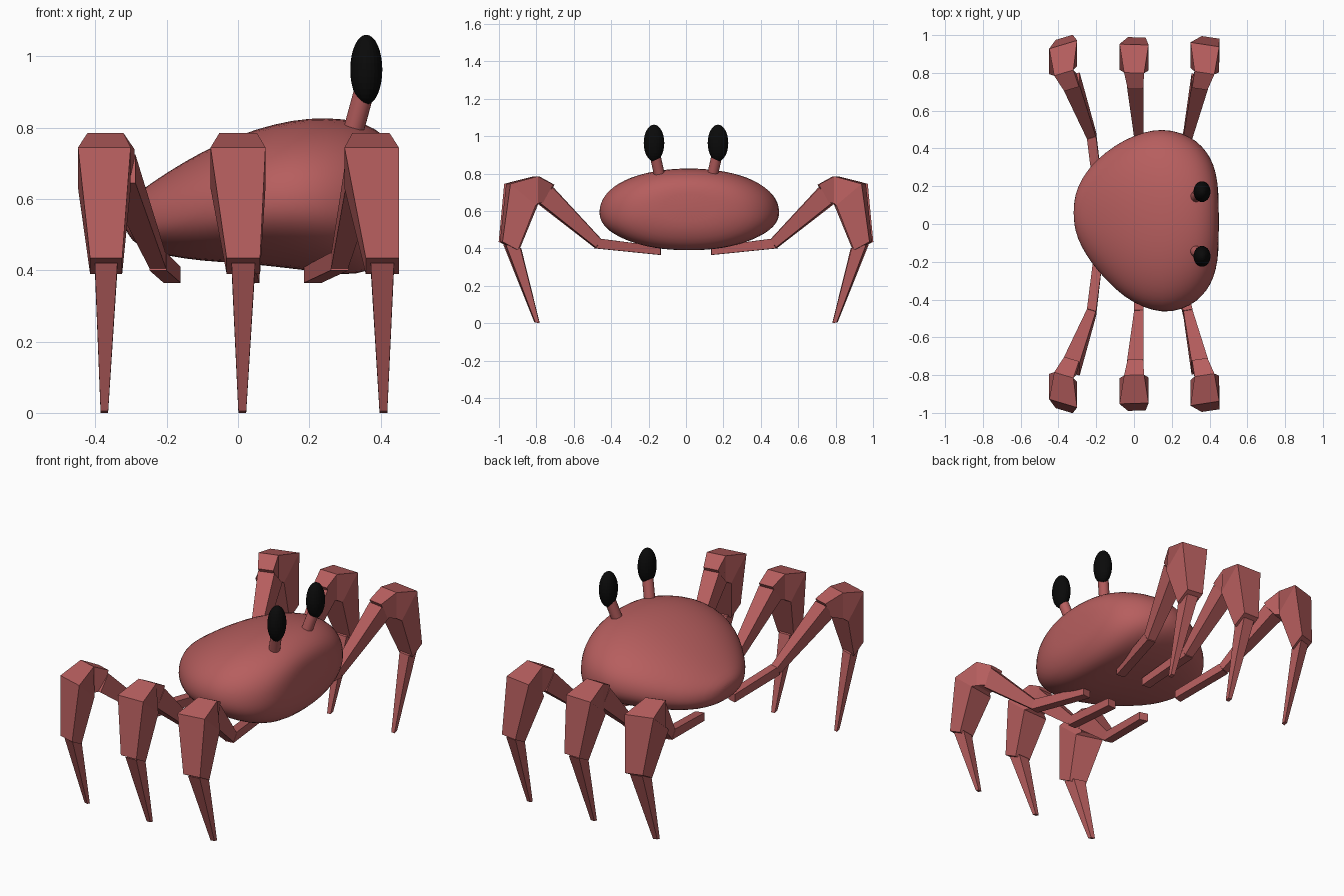
import bpy, bmesh, math
from mathutils import Vector

if "Cube" in bpy.data.objects:
    bpy.data.objects.remove(bpy.data.objects["Cube"])


def material(name, rgb):
    m = bpy.data.materials.new(name)
    m.diffuse_color = (*rgb, 1)
    m.use_nodes = True
    m.node_tree.nodes["Principled BSDF"].inputs["Base Color"].default_value = m.diffuse_color
    return m


RED = material("shell_red", (0.47, 0.112, 0.112))
BLACK = material("eye_black", (0.003, 0.003, 0.003))


def loft(name, rings, mat, smooth=False):
    """Skin a list of equal-length rings and cap both ends."""
    bm = bmesh.new()
    loops = [[bm.verts.new(p) for p in ring] for ring in rings]
    n = len(loops[0])
    for a, b in zip(loops, loops[1:]):
        for i in range(n):
            j = (i + 1) % n
            bm.faces.new((a[i], a[j], b[j], b[i]))
    bm.faces.new(loops[0])
    bm.faces.new(loops[-1])
    bmesh.ops.recalc_face_normals(bm, faces=bm.faces)
    for f in bm.faces:
        f.smooth = smooth
    me = bpy.data.meshes.new(name)
    bm.to_mesh(me)
    bm.free()
    me.materials.append(mat)
    ob = bpy.data.objects.new(name, me)
    bpy.context.collection.objects.link(ob)
    return ob


# Shell: sections along x as (x, y centre, half width, bottom, top)
SECTIONS = [
    (-0.32, .06, .05, .525, .575), (-0.30, .06, .14, .48, .605),
    (-0.25, .055, .225, .455, .64), (-0.2, .05, .29, .44, .675),
    (-0.1, .035, .385, .425, .735), (0, .025, .447, .42, .78),
    (.1, .02, .482, .41, .812), (.2, .015, .487, .398, .83),
    (.3, .015, .45, .385, .827), (.36, .015, .40, .393, .812),
    (.405, .015, .34, .425, .785), (.435, .015, .26, .48, .75),
    (.45, .01, .15, .54, .70)]


def shell_ring(x, yc, w, zb, zt, n=32):
    zm = zb + (zt - zb) * 0.45
    pts = []
    for i in range(n):
        a = 2 * math.pi * i / n
        c, s = math.cos(a), math.sin(a)
        c = math.copysign(abs(c) ** 0.92, c)
        s = math.copysign(abs(s) ** 0.92, s)
        pts.append((x, yc + w * c, zm + s * ((zt - zm) if s > 0 else (zm - zb))))
    return pts


shell = loft("shell", [shell_ring(*s) for s in SECTIONS], RED, True)
shell.modifiers.new("smooth", "SUBSURF").levels = 1
shell.modifiers["smooth"].render_levels = 1


# Legs: each ring is (x, upper (y, z), lower (y, z), half width)
def leg_part(name, rings, turn, side):
    c, s = math.cos(turn), math.sin(turn)
    out = []
    for x, (y1, z1), (y2, z2), w in rings:
        out.append([(x + k * w * c, side * (y + k * w * s), z)
                    for y, z, k in ((y1, z1, -1), (y1, z1, 1),
                                    (y2, z2, 1), (y2, z2, -1))])
    loft(name, out, RED)


# (name, hip x, elbow x, knee x, ankle x, foot x, turn)
LEGS = [("rear", -.185, -.225, -.375, -.37, -.375, .29),
        ("middle", .035, .025, 0, .015, .012, -.03),
        ("front", .21, .285, .375, .405, .408, -.15)]

for name, hip, elbow, knee, ankle, foot, turn in LEGS:
    for side, tag in ((1, "left"), (-1, "right")):
        leg = f"{name}_leg_{tag}"
        inner = elbow + (knee - elbow) * 0.7
        leg_part(leg + "_hip", [
            (hip, (.14, .41), (.14, .365), .025),
            (elbow, (.455, .45), (.485, .40), .025)], turn, side)
        leg_part(leg + "_thigh", [
            (elbow, (.455, .445), (.485, .405), .024),
            (inner, (.72, .725), (.79, .645), .044)], turn, side)
        leg_part(leg + "_shin", [
            (inner, (.715, .74), (.77, .645), .041),
            (knee * .93 + inner * .07, (.80, .785), (.80, .64), .053),
            (knee, (.95, .745), (.815, .63), .077),
            (ankle, (.988, .435), (.905, .39), .047)], turn, side)
        leg_part(leg + "_claw", [
            (ankle, (.968, .42), (.89, .40), .033),
            (foot, (.808, .005), (.785, .0), .011)], turn, side)

# Eye stalks and eyes
for side, tag in ((1, "left"), (-1, "right")):
    a = Vector((.318, side * .137, .77))
    b = Vector((.356, side * .168, .91))
    bpy.ops.mesh.primitive_cylinder_add(
        vertices=16, radius=.029, depth=(b - a).length, location=(a + b) / 2,
        rotation=(b - a).to_track_quat('Z', 'Y').to_euler())
    stalk = bpy.context.object
    stalk.name = "eye_stalk_" + tag
    stalk.data.materials.append(RED)
    bpy.ops.object.shade_smooth_by_angle()

    bpy.ops.mesh.primitive_uv_sphere_add(
        segments=24, ring_count=16, radius=1,
        location=(.36, side * .171, .963))
    eye = bpy.context.object
    eye.name = "eye_" + tag
    eye.scale = (.045, .055, .098)
    eye.data.materials.append(BLACK)
